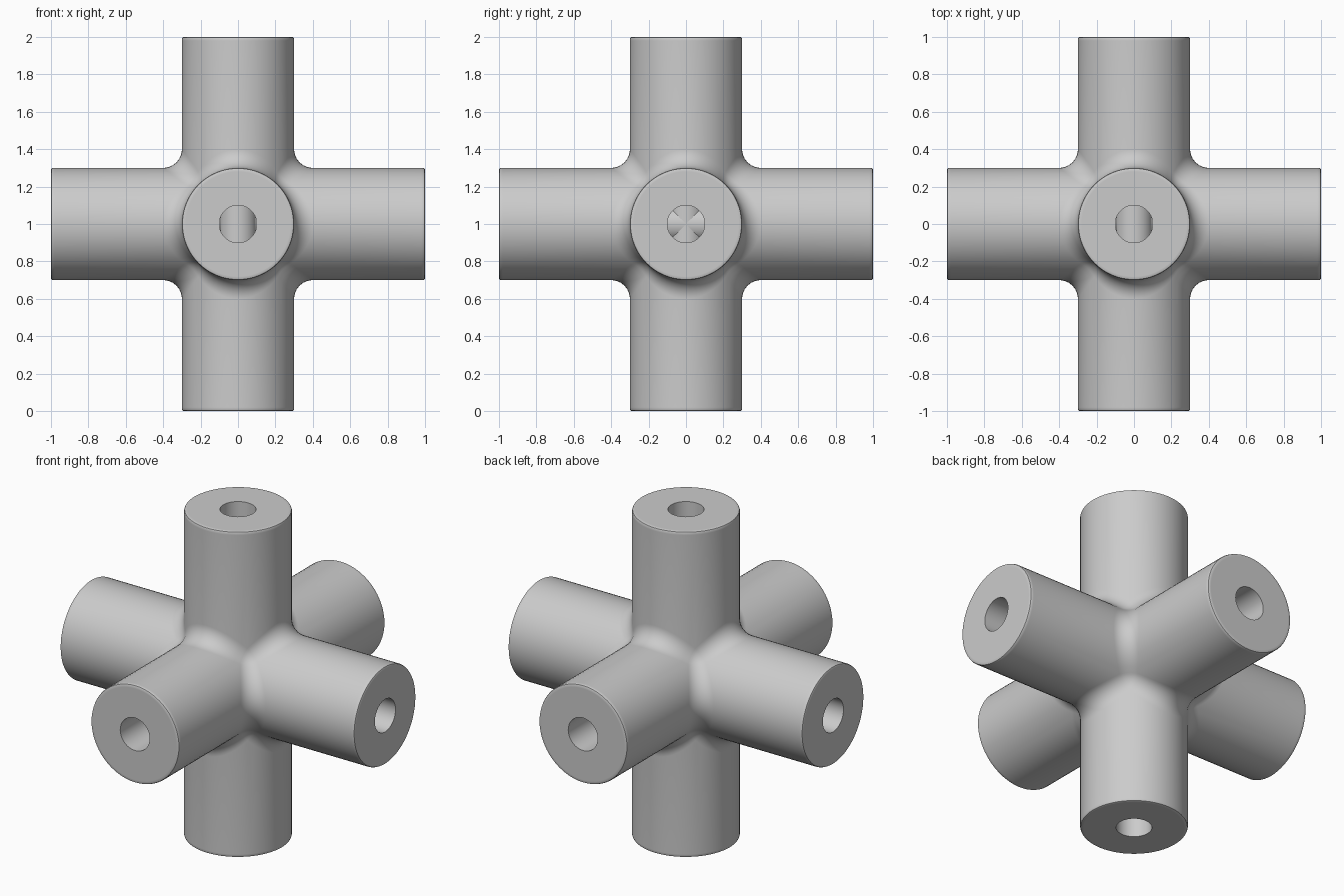
import bpy, bmesh, math
from mathutils import Vector

if "Cube" in bpy.data.objects:
    bpy.data.objects.remove(bpy.data.objects["Cube"])

R, FILLET, BORE, LENGTH = 0.3, 0.1, 0.1, 1.0
Q = 16            # segments per quarter turn
N = 8             # segments across a fillet
OUT = R + FILLET  # distance of the fillet centres from each axis
CENTRE = Vector((0, 0, 1))


def place(axis, u, v, w):
    p = Vector((0, 0, 0))
    p[axis], p[(axis + 1) % 3], p[(axis + 2) % 3] = w, u, v
    return p + CENTRE


def grid(bm, rows):
    vs = [[bm.verts.new(p) for p in row] for row in rows]
    for a, b in zip(vs, vs[1:]):
        for i in range(len(a) - 1):
            bm.faces.new((a[i], a[i + 1], b[i + 1], b[i]))


def finish(bm, name, inward=False):
    bmesh.ops.remove_doubles(bm, verts=bm.verts, dist=1e-5)
    bmesh.ops.recalc_face_normals(bm, faces=bm.faces)
    if inward:
        bmesh.ops.reverse_faces(bm, faces=bm.faces)
    mesh = bpy.data.meshes.new(name)
    bm.to_mesh(mesh)
    bm.free()
    ob = bpy.data.objects.new(name, mesh)
    bpy.context.collection.objects.link(ob)
    bpy.ops.object.select_all(action='DESELECT')
    ob.select_set(True)
    bpy.context.view_layer.objects.active = ob
    bpy.ops.object.shade_smooth_by_angle(angle=math.radians(35))


bm = bmesh.new()
angles = [2 * math.pi * i / (4 * Q) for i in range(4 * Q + 1)]

# Six arms, each with a rounded rim and a ring-shaped end
rim = [(R, 0.98), (R, 0.99), (0.297, 0.997), (0.29, LENGTH), (0.28, LENGTH), (BORE, LENGTH)]
for axis in range(3):
    for sign in (-1, 1):
        rows = [[place(axis, R * math.cos(t), R * math.sin(t),
                       sign * OUT * max(abs(math.cos(t)), abs(math.sin(t)))) for t in angles]]
        for r, w in rim:
            rows.append([place(axis, r * math.cos(t), r * math.sin(t), sign * w) for t in angles])
        grid(bm, rows)

# Twelve rolling-ball fillets between neighbouring arms
for axis in range(3):
    for su in (-1, 1):
        for sv in (-1, 1):
            rows = []
            for i in range(Q + 1):
                t = -math.pi / 4 + math.pi / 2 * i / Q
                s, y = OUT * math.cos(t), OUT * math.sin(t)
                c = place(axis, su * s, sv * s, y)
                d1 = Vector((-su * s, 0, -y))
                d2 = Vector((0, -sv * s, -y))
                row = []
                for j in range(N + 1):
                    d = d1.lerp(d2, j / N).normalized() * FILLET
                    row.append(c + place(axis, d.x, d.y, d.z) - CENTRE)
                rows.append(row)
            grid(bm, rows)

# Eight spherical corner patches where three fillets meet
c = OUT / math.sqrt(2)
for sx in (-1, 1):
    for sy in (-1, 1):
        for sz in (-1, 1):
            def corner(i, j):
                k = N - i - j
                d = Vector((-(i + j), -(j + k), -(k + i))).normalized() * FILLET
                return Vector((sx * (c + d.x), sy * (c + d.y), sz * (c + d.z))) + CENTRE
            v = {(i, j): bm.verts.new(corner(i, j))
                 for i in range(N + 1) for j in range(N + 1 - i)}
            for i in range(N):
                for j in range(N - i):
                    bm.faces.new((v[i, j], v[i + 1, j], v[i, j + 1]))
                    if i + j < N - 1:
                        bm.faces.new((v[i + 1, j], v[i + 1, j + 1], v[i, j + 1]))
finish(bm, "six_way_body")

# Bores: through tubes on y and z, stopped short on x; faces look inward
for name, axis, start, end in (("bore_y", 1, -1, 1), ("bore_z", 2, -1, 1),
                               ("bore_left", 0, -1, -0.09), ("bore_right", 0, 0.09, 1)):
    bm = bmesh.new()
    grid(bm, [[place(axis, BORE * math.cos(t), BORE * math.sin(t), w) for t in angles]
              for w in (start, end)])
    finish(bm, name, inward=True)
